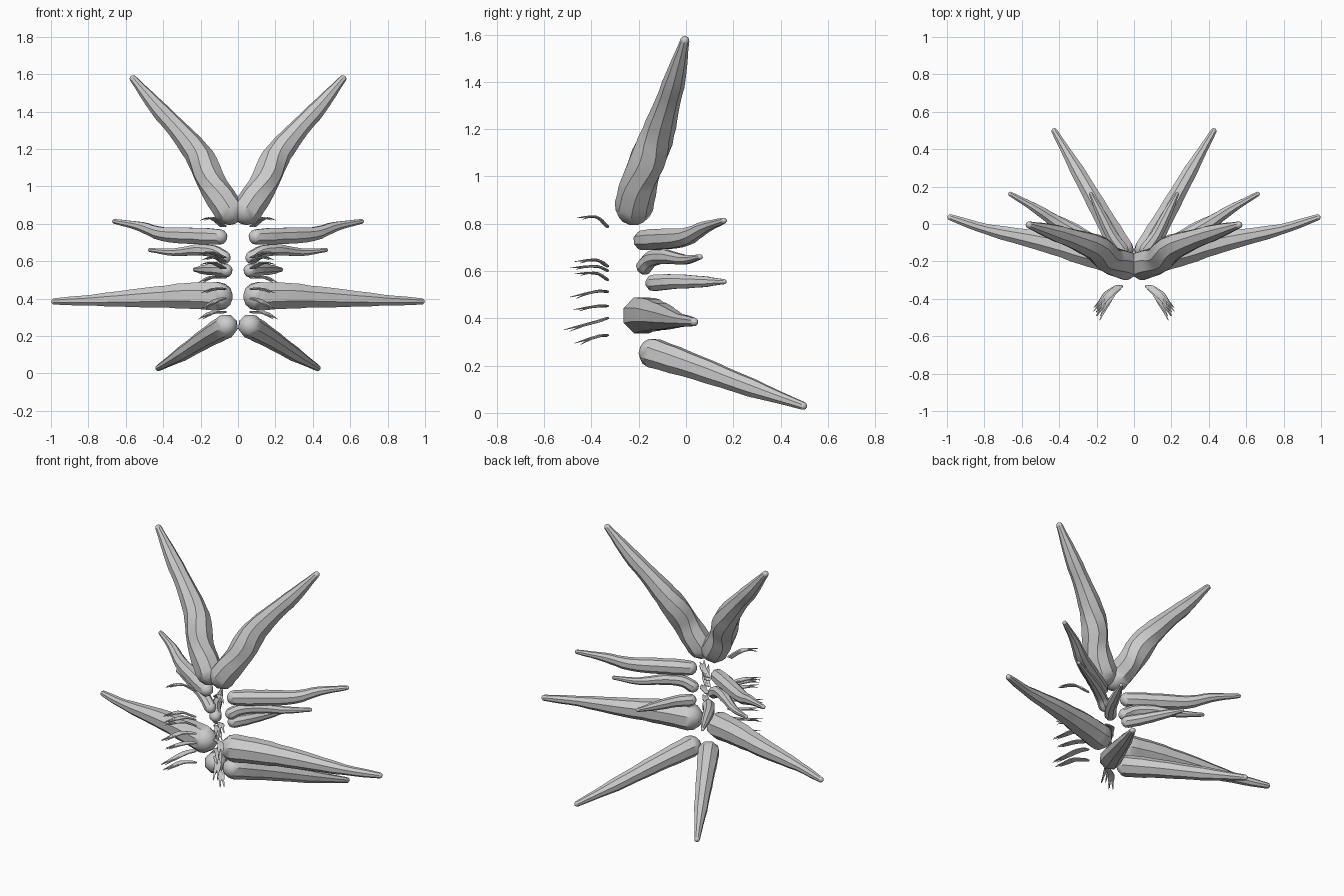
import bpy, bmesh, math, random
from mathutils import Vector

random.seed(4)
cube = bpy.data.objects.get("Cube")
if cube:
    bpy.data.objects.remove(cube)

grey = bpy.data.materials.new("horn_grey")
grey.use_nodes = True
grey.diffuse_color = (0.6, 0.6, 0.6, 1)
grey.node_tree.nodes["Principled BSDF"].inputs["Base Color"].default_value = (0.6, 0.6, 0.6, 1)


def spline(keys, steps):
    """Catmull-Rom through (x, y, z, radius) keys."""
    pts = [Vector(k) for k in keys]
    pts = [2 * pts[0] - pts[1]] + pts + [2 * pts[-1] - pts[-2]]
    out = []
    for a, b, c, d in zip(pts, pts[1:], pts[2:], pts[3:]):
        for i in range(steps):
            t = i / steps
            out.append(0.5 * (2 * b + (c - a) * t + (2 * a - 5 * b + 4 * c - d) * t * t
                              + (3 * b - a - 3 * c + d) * t ** 3))
    return out + [pts[-2]]


def add_tube(bm, keys, sides=8, steps=4, wobble=0.05, flat=1.0):
    """Tapered tube with rounded ends along the keys."""
    line = spline(keys, steps)
    centres = [p.to_3d() for p in line]
    radii = [max(p[3], 0.001) * (1 + random.uniform(-wobble, wobble)) for p in line]
    tangents = [(centres[min(i + 1, len(line) - 1)] - centres[max(i - 1, 0)]).normalized()
                for i in range(len(line))]
    rings = []
    for end in (0, -1):
        angles = [math.radians(a) for a in (78, 55, 28)]
        cap = [(centres[end] + tangents[end] * math.sin(a) * radii[end] * (1 if end else -1),
                radii[end] * math.cos(a), tangents[end]) for a in angles]
        if end == 0:
            rings += cap + list(zip(centres, radii, tangents))
        else:
            rings += cap[::-1]
    loops = []
    for centre, radius, tangent in rings:
        side = tangent.cross(Vector((0, 0, 1))).normalized()
        up = side.cross(tangent)
        loop = []
        for k in range(sides):
            a = 2 * math.pi * (k + 0.5) / sides
            loop.append(bm.verts.new(centre + radius * (side * math.cos(a) + up * math.sin(a) * flat)))
        loops.append(loop)
    for lower, upper in zip(loops, loops[1:]):
        for k in range(sides):
            n = (k + 1) % sides
            bm.faces.new((lower[k], lower[n], upper[n], upper[k]))
    bm.faces.new(loops[0][::-1])
    bm.faces.new(loops[-1])


def finish(bm, name):
    """Turn the mesh into a mirrored, smooth-by-angle object."""
    bmesh.ops.recalc_face_normals(bm, faces=bm.faces)
    mesh = bpy.data.meshes.new(name)
    bm.to_mesh(mesh)
    bm.free()
    mesh.materials.append(grey)
    obj = bpy.data.objects.new(name, mesh)
    bpy.context.collection.objects.link(obj)
    mirror = obj.modifiers.new("mirror", "MIRROR")
    mirror.use_mirror_merge = False
    bpy.ops.object.select_all(action="DESELECT")
    obj.select_set(True)
    bpy.context.view_layer.objects.active = obj
    bpy.ops.object.shade_smooth_by_angle(angle=math.radians(38))


# Large horns fanning out around the back, listed from top to bottom
horns = {
    "crown_horns": [(.05, -.22, .875, .085), (.13, -.19, 1.0, .08), (.2, -.13, 1.15, .074),
                    (.31, -.085, 1.29, .058), (.43, -.045, 1.42, .043), (.56, -.005, 1.575, .02)],
    "shoulder_horns": [(.1, -.18, .73, .043), (.22, -.11, .735, .047), (.4, 0, .745, .04),
                       (.52, .08, .785, .026), (.66, .16, .813, .013)],
    "upper_side_horns": [(.075, -.175, .62, .035), (.13, -.145, .652, .034), (.22, -.085, .66, .032),
                         (.34, -.005, .648, .022), (.47, .06, .66, .011)],
    "short_side_horns": [(.065, -.135, .55, .038), (.12, -.06, .555, .034),
                         (.18, .06, .555, .026), (.23, .16, .555, .012)],
    "long_side_horns": [(.11, -.19, .412, .08), (.27, -.15, .415, .076), (.5, -.09, .405, .054),
                        (.78, -.03, .392, .032), (.98, .035, .385, .018)],
    "lower_horns": [(.065, -.135, .252, .063), (.17, .05, .19, .055),
                    (.3, .28, .105, .039), (.425, .495, .03, .018)],
}
for name, keys in horns.items():
    bm = bmesh.new()
    add_tube(bm, keys)
    finish(bm, name)

# Slender curved claws in front: base height, tip height, arch, tip depth
claws = [(.79, .825, .022, -.46), (.622, .64, .016, -.47), (.603, .613, .012, -.49),
         (.565, .588, .015, -.47), (.513, .49, .01, -.49), (.452, .437, .005, -.475),
         (.4, .352, .005, -.515), (.328, .295, .008, -.47)]
for i, (z0, z1, arch, depth) in enumerate(claws):
    bm = bmesh.new()
    for strand in (-1, 0, 1):
        out = .012 * strand + .012 * math.sin(2 * i)
        tip = depth + .025 * abs(strand)
        add_tube(bm, [(.082 + .012 * strand, -.335, z0, .010),
                      (.125 + out, -.37, z0 * .65 + z1 * .35 + arch, .011),
                      (.155 + out, -.37 + (tip + .37) * .5, z0 * .3 + z1 * .7 + arch * .7, .008),
                      (.19 + out, tip, z1 - .006 * abs(strand), .002)],
                 sides=6, steps=3, wobble=.1, flat=.55)
    finish(bm, "front_claws_" + str(i + 1))
